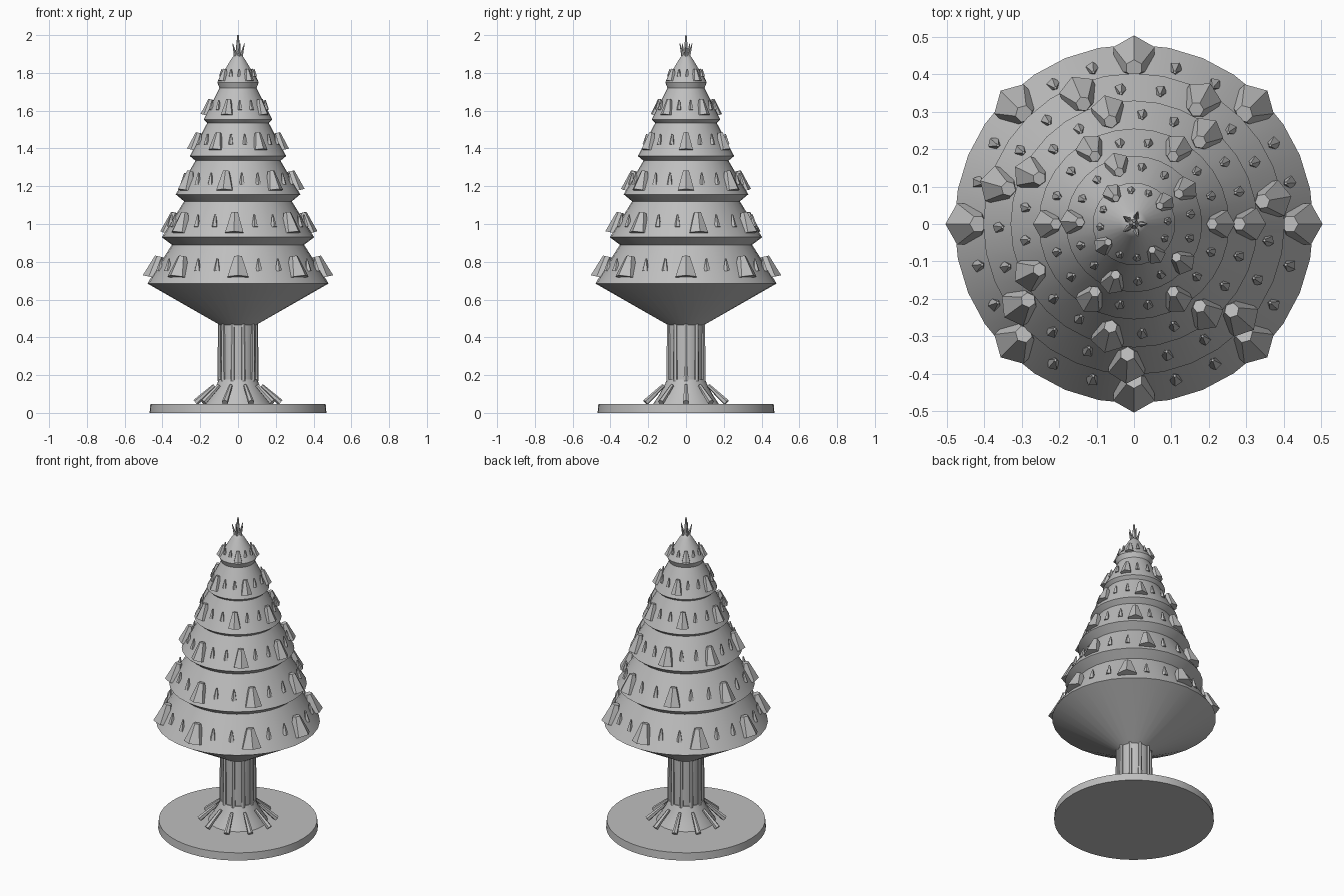
import bpy, bmesh, math
from mathutils import Vector, Matrix

if "Cube" in bpy.data.objects:
    bpy.data.objects.remove(bpy.data.objects["Cube"])

grey = bpy.data.materials.new("plain grey")
grey.diffuse_color = (0.52, 0.52, 0.52, 1)
grey.use_nodes = True
grey.node_tree.nodes["Principled BSDF"].inputs["Base Color"].default_value = grey.diffuse_color


def finish(name, bm, smooth=False):
    bmesh.ops.recalc_face_normals(bm, faces=bm.faces[:])
    me = bpy.data.meshes.new(name)
    bm.to_mesh(me)
    bm.free()
    me.materials.append(grey)
    ob = bpy.data.objects.new(name, me)
    bpy.context.collection.objects.link(ob)
    if smooth:
        bpy.ops.object.select_all(action='DESELECT')
        ob.select_set(True)
        bpy.context.view_layer.objects.active = ob
        bpy.ops.object.shade_smooth_by_angle(angle=math.radians(25))
    return ob


def lathe(name, profile, sides=32):
    """Solid of revolution from (radius, height) points; ends are closed."""
    bm = bmesh.new()
    vs = [bm.verts.new((r, 0, z)) for r, z in profile]
    es = [bm.edges.new(p) for p in zip(vs, vs[1:])]
    bmesh.ops.spin(bm, geom=vs + es, cent=(0, 0, 0), axis=(0, 0, 1),
                   angle=2 * math.pi, steps=sides, use_merge=True)
    bmesh.ops.remove_doubles(bm, verts=bm.verts[:], dist=1e-5)
    ends = [e for e in bm.edges if e.is_boundary]
    if ends:
        bmesh.ops.holes_fill(bm, edges=ends, sides=0)
    return finish(name, bm, True)


def spike(bm, a, b, r1, r2, turn, sides=6):
    """Tapered prism between two (radius, height) points, turned about z."""
    p, q = Vector((a[0], 0, a[1])), Vector((b[0], 0, b[1]))
    d = q - p
    ang = math.atan2(d.x, d.z)
    m = (Matrix.Rotation(turn, 4, 'Z') @ Matrix.Translation((p + q) / 2)
         @ Matrix.Rotation(ang, 4, 'Y') @ Matrix.Rotation(math.pi / sides, 4, 'Z'))
    # one flat side of the prism faces outward
    if sides == 6:
        m = m @ Matrix.Rotation(0 if abs(math.cos(math.pi / 6)) < 0 else math.pi / 3, 4, 'Z')
    bmesh.ops.create_cone(bm, cap_ends=True, segments=sides, radius1=r1,
                          radius2=r2, depth=d.length, matrix=m)


# Base disc, root flare and trunk
lathe("base", [(0.468, 0), (0.464, 0.048)], 48)
lathe("root_flare", [(0.175, 0.045), (0.145, 0.09), (0.12, 0.135), (0.1, 0.178)])
lathe("trunk", [(0.095, 0.17), (0.095, 0.47)], 24)

# Bark ridges around the trunk
bm = bmesh.new()
for i in range(10):
    spike(bm, (0.095, 0.17), (0.095, 0.47), 0.014, 0.011, math.tau * i / 10, 6)
finish("bark_ridges", bm)

# Roots spreading over the base
bm = bmesh.new()
for i in range(10):
    spike(bm, (0.225, 0.055), (0.125, 0.145), 0.017, 0.01, math.tau * i / 10, 6)
finish("roots", bm)

# Foliage tiers: (lower radius, lower z, upper radius, upper z)
tiers = [(0.48, 0.685, 0.35, 0.89), (0.403, 0.93, 0.285, 1.12),
         (0.33, 1.157, 0.225, 1.335), (0.255, 1.36, 0.163, 1.535),
         (0.182, 1.553, 0.098, 1.72), (0.11, 1.75, 0.035, 1.875)]
profile = [(0.095, 0.465)]
for r0, z0, r1, z1 in tiers:
    profile += [(r0, z0), (r1, z1)]
lathe("foliage", profile + [(0, 1.92)])

# Leaf tufts: (count, start degrees, low z, high z, radius); two buds between tufts
tufts = [(8, 0, 0.715, 0.828, 0.064), (7, 10, 0.95, 1.06, 0.056),
         (7, 0, 1.175, 1.28, 0.05), (6, 0, 1.39, 1.483, 0.042),
         (5, 34, 1.575, 1.66, 0.036), (4, 35, 1.755, 1.82, 0.028)]
leaf, bud = bmesh.new(), bmesh.new()
for (r0, z0, r1, z1), (n, start, lo, hi, size) in zip(tiers, tufts):
    mid = (lo + hi) / 2
    rad = r0 + (r1 - r0) * (mid - z0) / (z1 - z0)
    lean = (hi - lo) * 0.11
    for i in range(n * 3):
        turn = math.radians(start) + math.tau * i / (n * 3)
        if i % 3 == 0:
            spike(leaf, (rad + lean + 0.004, lo), (rad - lean + 0.004, hi), size, size * 0.36, turn)
        else:
            h = (hi - lo) * 0.3
            spike(bud, (rad + h * 0.15, mid + 0.012 - h), (rad - h * 0.15, mid + 0.012 + h),
                  0.006 + size * 0.2, 0.004, turn, 5)
finish("leaf_tufts", leaf)
finish("buds", bud)

# Crown of spikes at the tip
bm = bmesh.new()
spike(bm, (0, 1.88), (0, 2.0), 0.016, 0.004, 0, 6)
for i in range(5):
    spike(bm, (0.012, 1.87), (0.034, 1.955), 0.011, 0.002, math.tau * i / 5, 5)
finish("crown", bm)
